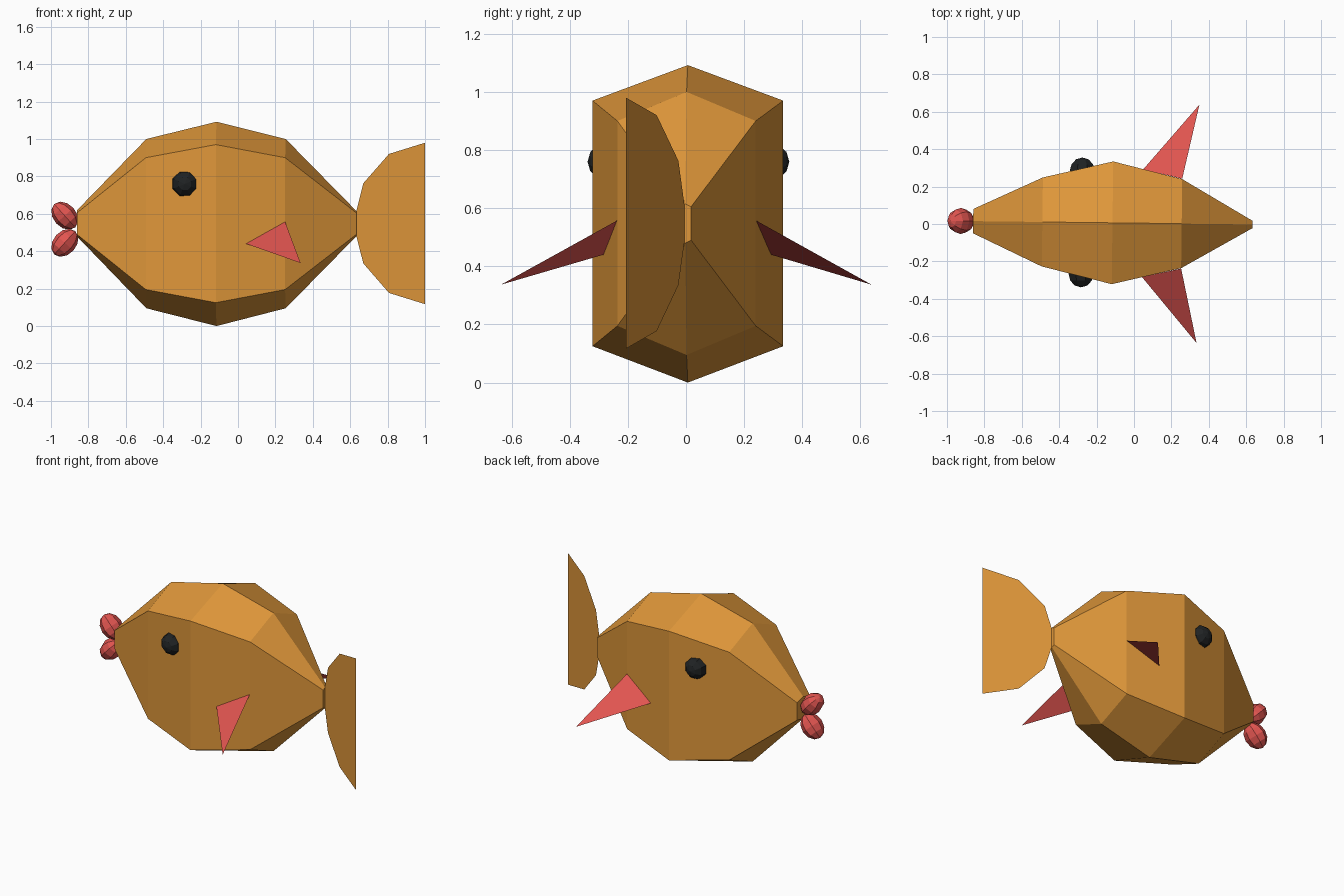
import bpy, math
from mathutils import Matrix, Vector

if "Cube" in bpy.data.objects:
    bpy.data.objects.remove(bpy.data.objects["Cube"])

# Slight turn shared by the body parts
TURN = Matrix.Translation((0, 0.005, 0)) @ Matrix.Rotation(-0.012, 4, 'Z')


def material(name, rgb):
    m = bpy.data.materials.new(name)
    m.diffuse_color = (*rgb, 1)
    m.use_nodes = True
    m.node_tree.nodes["Principled BSDF"].inputs["Base Color"].default_value = m.diffuse_color
    return m


ORANGE = material("orange", (0.74, 0.31, 0.042))
RED = material("coral_red", (0.75, 0.09, 0.08))
BLACK = material("black", (0.014, 0.016, 0.017))


def mesh_part(name, verts, faces, mat, matrix=TURN):
    me = bpy.data.meshes.new(name)
    me.from_pydata([matrix @ Vector(v) for v in verts], [], faces)
    me.materials.append(mat)
    ob = bpy.data.objects.new(name, me)
    bpy.context.collection.objects.link(ob)
    return ob


def ball(name, loc, scale, rot, mat, segments, rings):
    bpy.ops.mesh.primitive_uv_sphere_add(segments=segments, ring_count=rings, radius=1)
    ob = bpy.context.object
    ob.name = name
    local = Matrix.LocRotScale(Vector(loc), rot, Vector(scale))
    ob.data.transform(TURN @ local)
    ob.data.materials.append(mat)


# Body: hexagonal sections (x, half width, ridge z, side top z, side bottom z, keel z)
sections = [
    (-0.86, 0.065, 0.62, 0.605, 0.49, 0.478),
    (-0.49, 0.238, 1.00, 0.90, 0.195, 0.095),
    (-0.115, 0.328, 1.092, 0.97, 0.125, 0.0),
    (0.255, 0.238, 1.00, 0.90, 0.195, 0.095),
    (0.633, 0.02, 0.615, 0.605, 0.49, 0.48),
]
verts, faces = [], []
for x, w, top, st, sb, low in sections:
    verts += [(x, 0, top), (x, -w, st), (x, -w, sb), (x, 0, low), (x, w, sb), (x, w, st)]
for s in range(len(sections) - 1):
    for i in range(6):
        a, b = s * 6 + i, s * 6 + (i + 1) % 6
        faces.append((a, b, b + 6, a + 6))
n = len(verts)
faces += [tuple(reversed(range(6))), tuple(range(n - 6, n))]
mesh_part("body", verts, faces, ORANGE)

# Tail: thin fan swept to one side
fan = [(0.633, 0.48), (0.67, 0.335), (0.807, 0.177), (1.0, 0.117),
       (1.0, 0.98), (0.807, 0.92), (0.67, 0.763), (0.633, 0.615)]
mesh_part("tail_fin", [(x, -0.006 - 0.545 * (x - 0.633), z) for x, z in fan],
          [tuple(range(8))], ORANGE, Matrix.Identity(4))

# Side fins and eyes
for side, label in ((-1, "front"), (1, "back")):
    tri = [(0.255, 0.24, 0.557), (0.046, 0.288, 0.44), (0.342, 0.637, 0.337)]
    mesh_part(label + "_side_fin", [(x, side * y, z) for x, y, z in tri],
              [(0, 1, 2) if side < 0 else (0, 2, 1)], RED)
    ball(label + "_eye", (-0.28, side * 0.275, 0.76), (0.072, 0.072, 0.072),
         Matrix.Rotation(math.pi / 2, 3, 'X') @ Matrix.Rotation(math.pi / 8, 3, 'Z'),
         BLACK, 8, 6)

# Lips: two egg shapes opening away from each other
for sign, z, label in ((1, 0.59, "upper_lip"), (-1, 0.445, "lower_lip")):
    ball(label, (-0.926, 0.0, z), (0.062, 0.07, 0.084),
         Matrix.Rotation(-sign * math.radians(42), 3, 'Y'), RED, 8, 6)
